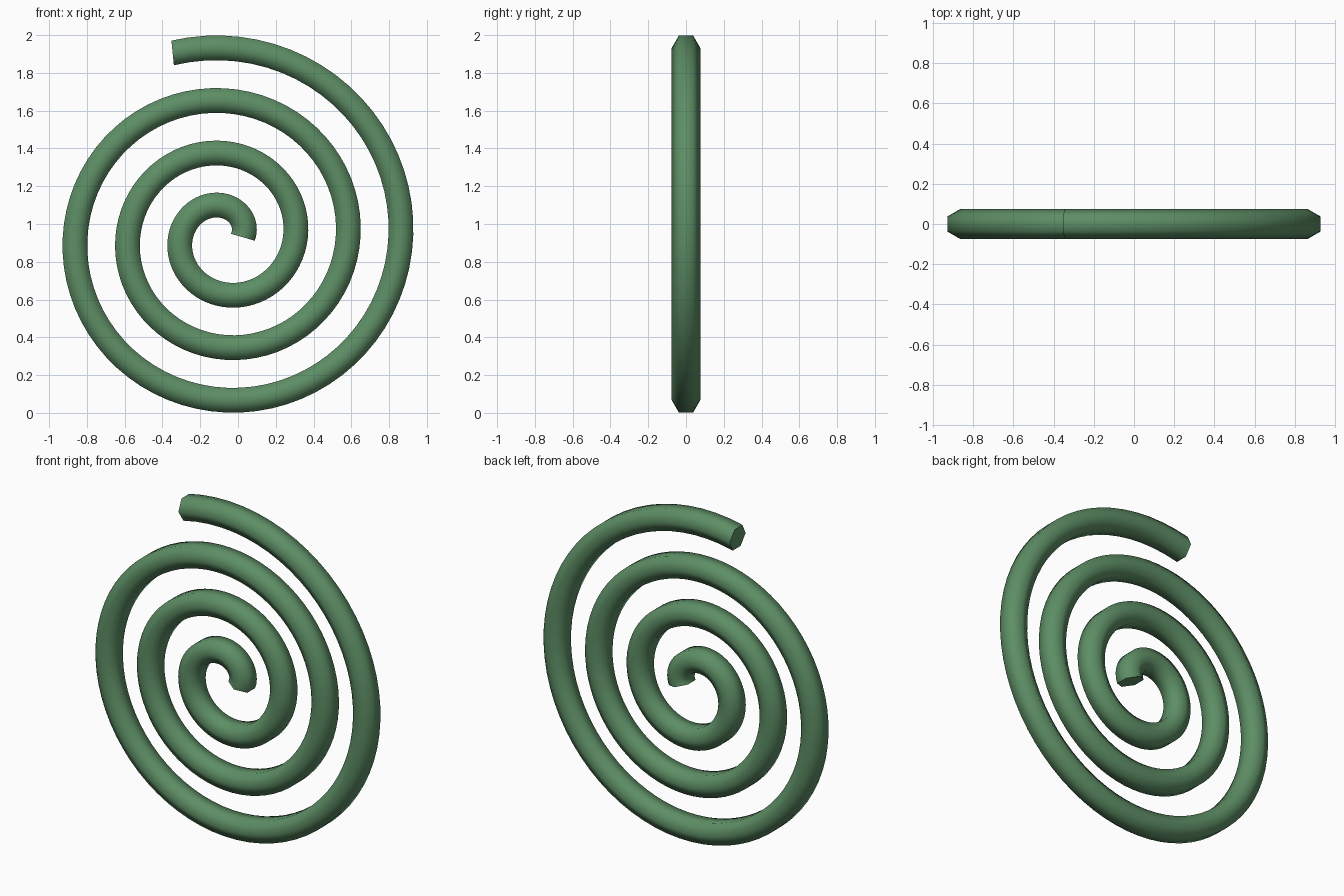
import bpy
import bmesh
from math import cos, sin, pi, radians
from mathutils import Vector

if "Cube" in bpy.data.objects:
    bpy.data.objects.remove(bpy.data.objects["Cube"])

CENTRE = Vector((-0.07, 0, 0.93))
R0, GROWTH = 0.095, 0.0444       # start radius, growth per radian
END = radians(3 * 360 + 105.8)   # just over three and a quarter turns
WINDOW = radians(15)
TUBE = 0.0757                    # six-sided tube radius
RINGS, SIDES = 238, 6


def spiral(a):
    """Point on the spiral centre line in the XZ plane."""
    a = min(max(a, 0.0), END)
    r = R0 + GROWTH * a
    return CENTRE + Vector((r * cos(a), 0, r * sin(a)))


# Sweep a hexagon, with corners to front and back, along the spiral
bm = bmesh.new()
rings = []
for i in range(RINGS):
    a = END * i / (RINGS - 1)
    p = spiral(a)
    t = (spiral(a + WINDOW) - spiral(a - WINDOW)).normalized()
    out = Vector((t.z, 0, -t.x))
    ring = []
    for k in range(SIDES):
        b = 2 * pi * k / SIDES
        ring.append(bm.verts.new(p + TUBE * (out * sin(b) + Vector((0, cos(b), 0)))))
    rings.append(ring)

for r1, r2 in zip(rings, rings[1:]):
    for k in range(SIDES):
        n = (k + 1) % SIDES
        bm.faces.new((r1[k], r1[n], r2[n], r2[k])).smooth = True

# Flat end caps with sharp rims
for ring in (rings[0], rings[-1]):
    cap = bm.faces.new(ring)
    cap.smooth = False
    for e in cap.edges:
        e.smooth = False
bmesh.ops.recalc_face_normals(bm, faces=bm.faces)

mesh = bpy.data.meshes.new("spiral_tube")
bm.to_mesh(mesh)
bm.free()

green = bpy.data.materials.new("leaf green")
green.diffuse_color = (0.11, 0.27, 0.13, 1)
green.use_nodes = True
green.node_tree.nodes["Principled BSDF"].inputs["Base Color"].default_value = green.diffuse_color
mesh.materials.append(green)
bpy.context.collection.objects.link(bpy.data.objects.new("spiral_tube", mesh))
